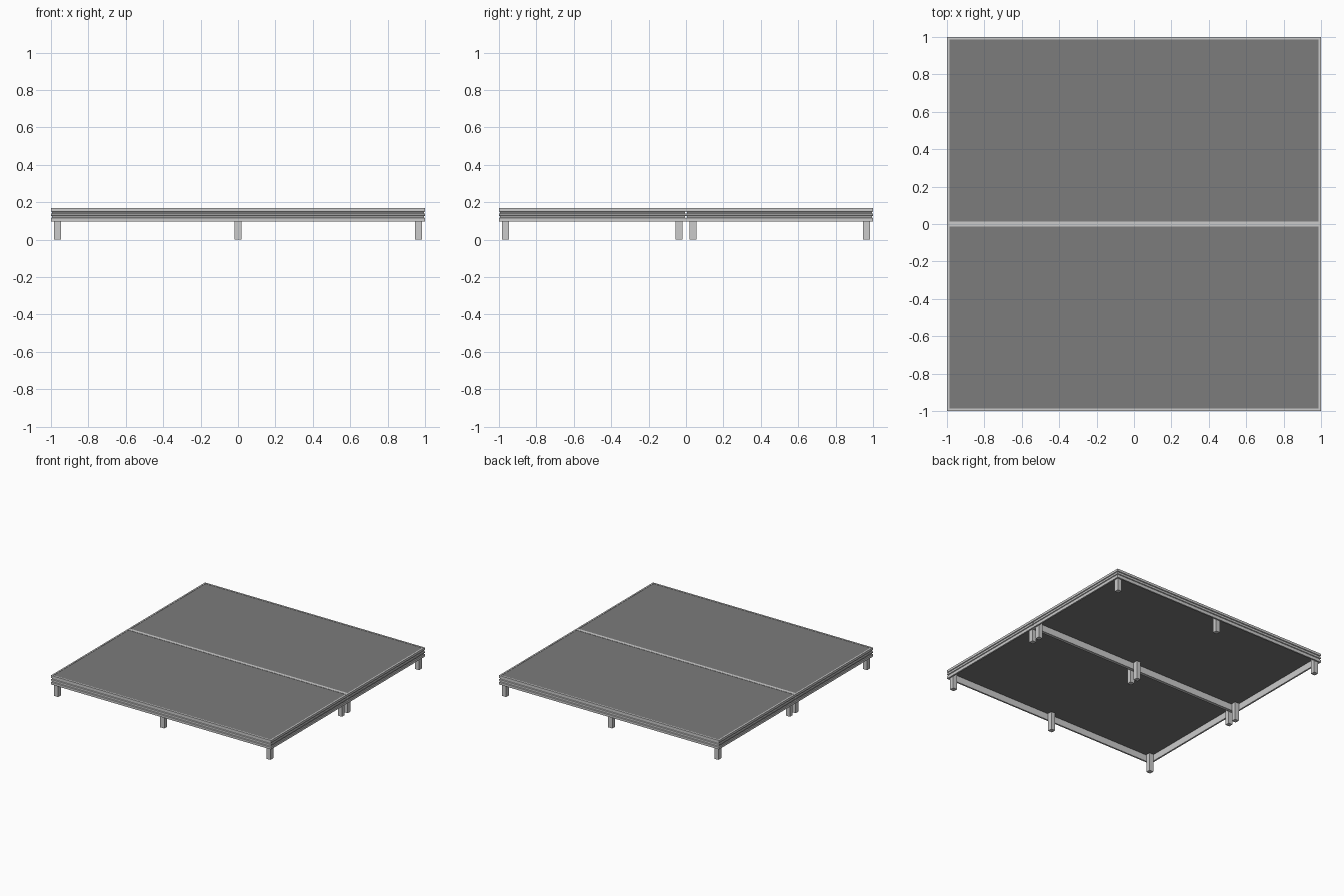
import bpy, bmesh

if "Cube" in bpy.data.objects:
    bpy.data.objects.remove(bpy.data.objects["Cube"])

TOP, BOTTOM = 0.17, 0.096      # frame height range
WALL = 0.013                   # frame wall thickness
LEG = 0.037                    # leg width

dark = bpy.data.materials.new("dark_deck")
dark.diffuse_color = (0.2, 0.2, 0.2, 1)
dark.use_nodes = True
dark.node_tree.nodes["Principled BSDF"].inputs["Base Color"].default_value = dark.diffuse_color


def finish(bm, name, mat=None):
    bmesh.ops.recalc_face_normals(bm, faces=bm.faces)
    me = bpy.data.meshes.new(name)
    bm.to_mesh(me)
    bm.free()
    ob = bpy.data.objects.new(name, me)
    bpy.context.collection.objects.link(ob)
    if mat:
        me.materials.append(mat)
    return ob


def box(name, x0, x1, y0, y1, z0, z1, mat=None):
    bm = bmesh.new()
    bmesh.ops.create_cube(bm, size=1)
    for v in bm.verts:
        v.co.x = x1 if v.co.x > 0 else x0
        v.co.y = y1 if v.co.y > 0 else y0
        v.co.z = z1 if v.co.z > 0 else z0
    return finish(bm, name, mat)


# Frame cross-section: (inset from outer edge, height), two grooves outside
PROFILE = [(0, BOTTOM), (0, 0.115), (0.006, 0.118), (0.006, 0.125),
           (0, 0.128), (0, 0.138), (0.006, 0.141), (0.006, 0.148),
           (0, 0.151), (0, TOP), (WALL, TOP), (WALL, BOTTOM)]


def frame(name, x0, x1, y0, y1):
    """Mitred rectangular sweep of the profile."""
    bm = bmesh.new()
    rings = []
    for d, z in PROFILE:
        rings.append([bm.verts.new(p) for p in (
            (x0 + d, y0 + d, z), (x1 - d, y0 + d, z),
            (x1 - d, y1 - d, z), (x0 + d, y1 - d, z))])
    n = len(rings)
    for i in range(n):
        a, b = rings[i], rings[(i + 1) % n]
        for j in range(4):
            k = (j + 1) % 4
            bm.faces.new((a[j], a[k], b[k], b[j]))
    return finish(bm, name)


# Two identical platforms, front and back
for side, y0, y1 in (("front", -1, 0), ("back", 0, 1)):
    frame(side + "_frame", -1, 1, y0, y1)
    # deck panel set inside the frame
    box(side + "_deck", -1 + WALL, 1 - WALL, y0 + WALL, y1 - WALL,
        0.15, TOP - 0.002, dark)
    # six square legs tucked inside the frame
    for col, cx in (("left", -0.965), ("middle", 0), ("right", 0.965)):
        for row, cy in (("outer", 0.965), ("inner", 0.0375)):
            cy = cy if y0 == 0 else -cy
            h = LEG / 2
            box(f"{side}_{col}_{row}_leg", cx - h, cx + h, cy - h, cy + h, 0, 0.15)
